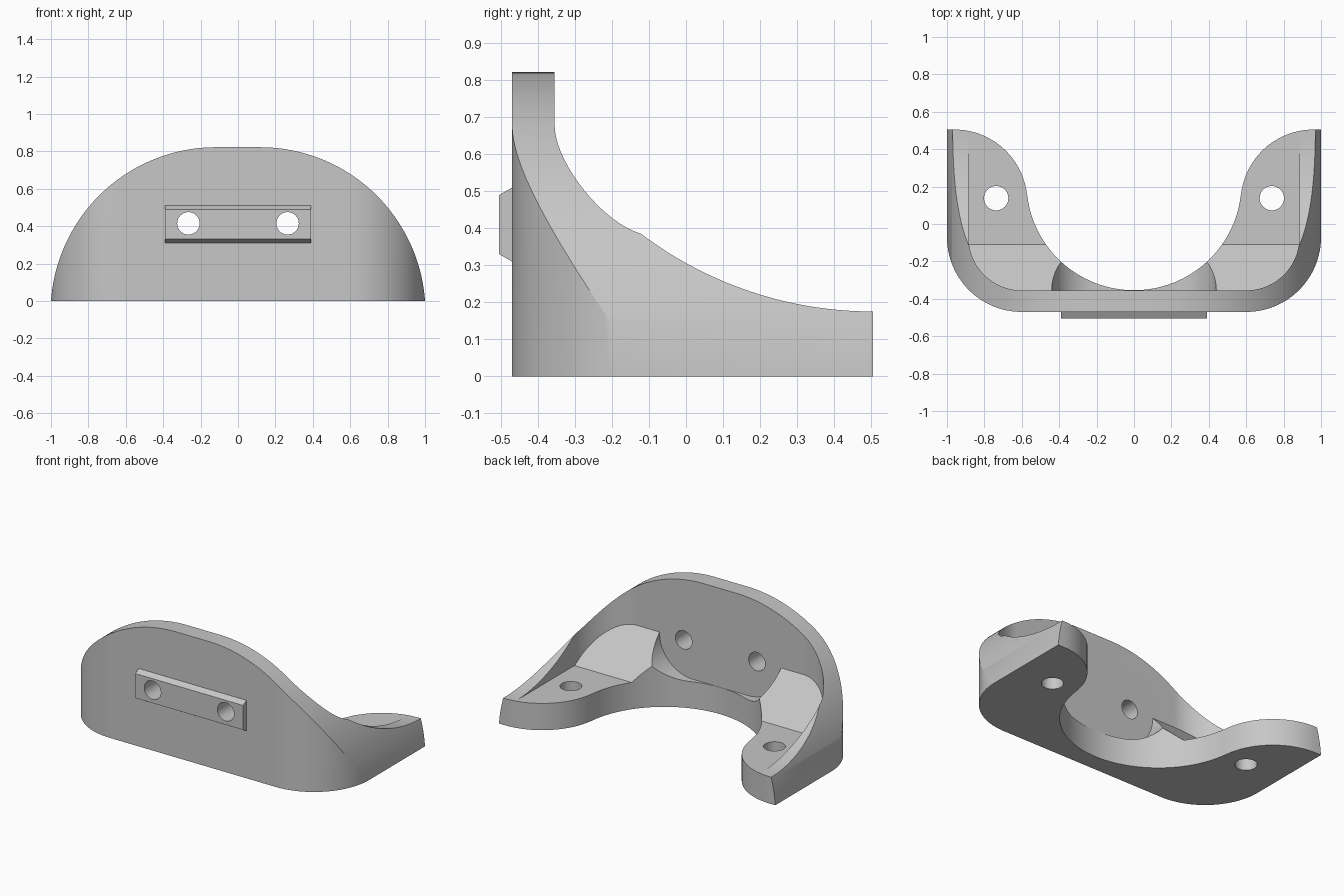
import bpy, bmesh
from math import sin, cos, pi, sqrt, radians

cube = bpy.data.objects.get("Cube")
if cube:
    bpy.data.objects.remove(cube, do_unlink=True)

# Single grey material
grey = bpy.data.materials.new("plain_grey")
grey.use_nodes = True
colour = (0.57, 0.57, 0.57, 1)
grey.diffuse_color = colour
grey.node_tree.nodes["Principled BSDF"].inputs["Base Color"].default_value = colour

PLACE = {
    "x": lambda u, v, w: (w, u, v),
    "y": lambda u, v, w: (u, w, v),
    "z": lambda u, v, w: (u, v, w),
}


def arc(cx, cy, r, start, end, n=24):
    """Points on an arc, angles in degrees."""
    angles = [radians(start + (end - start) * i / n) for i in range(n + 1)]
    return [(cx + r * cos(a), cy + r * sin(a)) for a in angles]


def mirrored(half):
    """Close a right-hand half outline with its mirror image."""
    return half + [(-x, y) for x, y in reversed(half) if abs(x) > 1e-6]


def prism(name, outline, axis, low, high):
    """Extrude a closed outline along one axis."""
    bm = bmesh.new()
    base = bm.faces.new([bm.verts.new(PLACE[axis](u, v, low)) for u, v in outline])
    out = bmesh.ops.extrude_face_region(bm, geom=[base])
    moved = [g for g in out["geom"] if isinstance(g, bmesh.types.BMVert)]
    bmesh.ops.translate(bm, verts=moved, vec=PLACE[axis](0, 0, high - low))
    bmesh.ops.recalc_face_normals(bm, faces=bm.faces)
    mesh = bpy.data.meshes.new(name)
    bm.to_mesh(mesh)
    bm.free()
    mesh.materials.append(grey)
    obj = bpy.data.objects.new(name, mesh)
    bpy.context.collection.objects.link(obj)
    return obj


def activate(obj):
    bpy.ops.object.select_all(action="DESELECT")
    obj.select_set(True)
    bpy.context.view_layer.objects.active = obj


def combine(target, tool, operation="DIFFERENCE", keep=False):
    """Apply a boolean and discard the tool."""
    mod = target.modifiers.new("cut", "BOOLEAN")
    mod.operation, mod.solver, mod.object = operation, "EXACT", tool
    activate(target)
    bpy.ops.object.modifier_apply(modifier=mod.name)
    if not keep:
        bpy.data.objects.remove(tool, do_unlink=True)


FRONT, INNER, BACK, FLOOR = -0.47, -0.355, 0.505, 0.175
CORNER = (0.6, -0.07)

# Footprint: rounded front corners, curved ears and round bay at the back
bay = arc(0, 0.221, 0.575, -90, -6.3, 40)
ear = arc(0.96, 0.115, 0.39, 173.7, 90)
half = bay + ear[1:] + [(1, BACK)] + arc(*CORNER, 0.4, 0, -90, 32)
body = prism("bracket_body", mirrored(half), "z", 0, 0.9)

# Domed front outline
r = 0.885
cz = 0.822 - r
cx = 1 - sqrt(r * r - cz * cz)
dome_arc = [(x, z) for x, z in arc(cx, cz, r, 0, 90, 60) if z > 0]
dome = prism("dome", mirrored([(1, -0.01), (1, 0)] + dome_arc), "y", -1, 1)
combine(body, dome, "INTERSECT")

# Hollow above the flange, with a ramp up to the front wall
hollow_half = [(0.885, 1)] + arc(*CORNER, 0.285, 0, -90)
hollow = prism("hollow", mirrored(hollow_half), "z", 0.1, 1.2)
ramp = prism("ramp", [(-0.5, FLOOR + 0.39), (-0.11, FLOOR), (1.1, FLOOR),
                      (1.1, 1.1), (-0.5, 1.1)], "x", -1.2, 1.2)
combine(hollow, ramp, "INTERSECT")
combine(body, hollow)

# Rounded recess in the ramp around the two wall holes
HOLE_X, HOLE_Z = 0.265, 0.415
recess = prism("recess", arc(0.2, HOLE_Z, 0.24, -90, 90) + arc(-0.2, HOLE_Z, 0.24, 90, 270),
               "y", INNER, -0.05)
combine(body, recess)

# Concave sweep along the tops of the side walls
sweep_r = 1.04
steps = [-0.2 + 0.705 * i / 30 for i in range(31)]
sweep = [(y, FLOOR + sweep_r - sqrt(sweep_r ** 2 - (y - BACK) ** 2)) for y in steps]
top_cut = prism("top_cut", sweep + [(0.7, FLOOR), (0.7, 1.2), (-0.2, 1.2)], "x", -1.2, 1.2)
combine(body, top_cut)

# Chamfered bar on the front
bar = prism("mounting_bar", [(FRONT, 0.31), (-0.505, 0.33), (-0.505, 0.49), (FRONT, 0.51)],
            "x", -0.39, 0.39)

# Screw holes through the wall, the bar and the flange
for side in (-1, 1):
    wall_hole = prism("wall_hole", arc(side * HOLE_X, HOLE_Z, 0.06, 0, 352.5, 47), "y", -0.7, -0.2)
    combine(bar, wall_hole, keep=True)
    combine(body, wall_hole)
    combine(body, prism("flange_hole", arc(side * 0.737, 0.138, 0.065, 0, 352.5, 47), "z", -0.1, 0.5))

for obj in (body, bar):
    activate(obj)
    bpy.ops.object.shade_smooth_by_angle(angle=radians(25))
